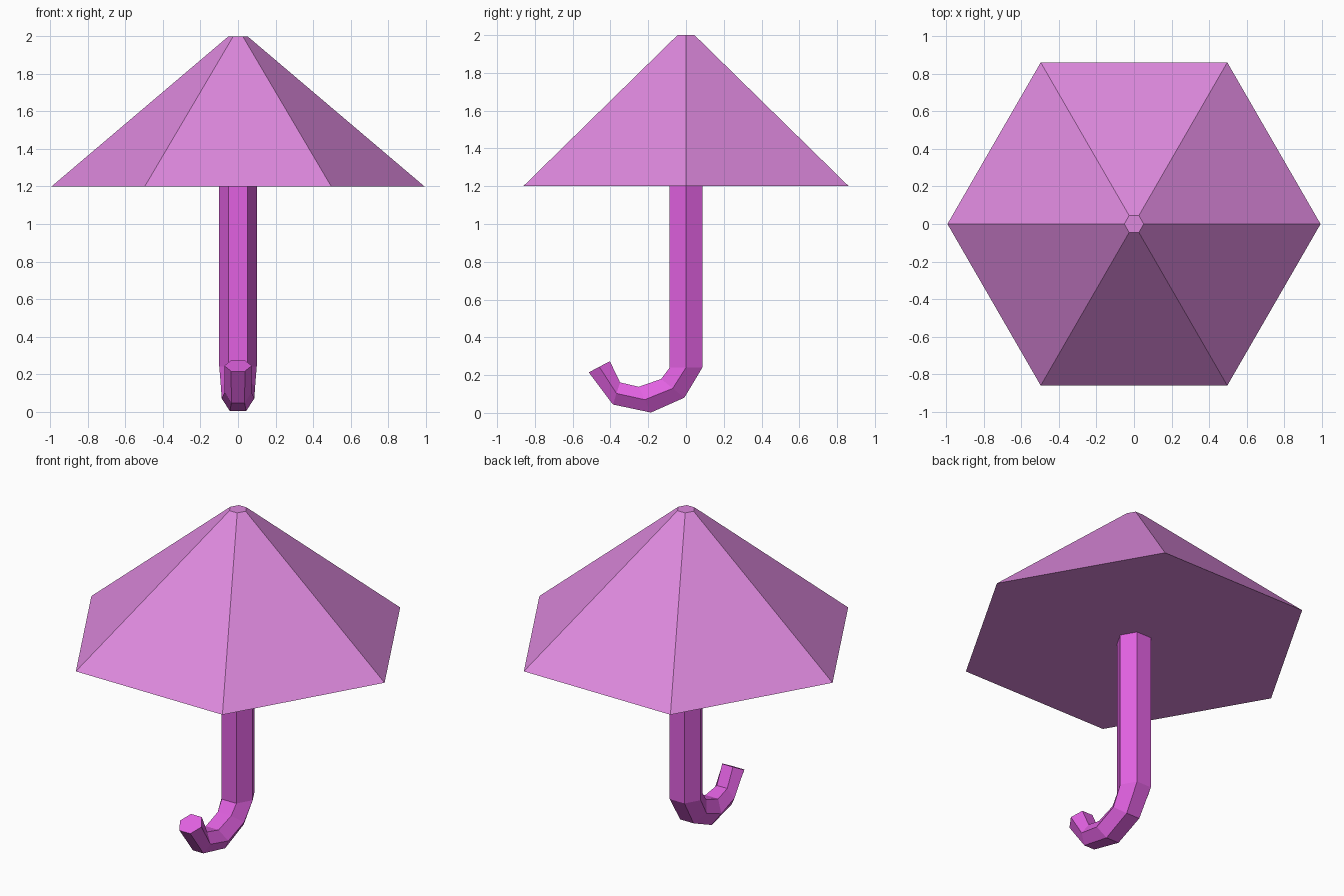
import bpy, bmesh, math
from mathutils import Vector

if "Cube" in bpy.data.objects:
    bpy.data.objects.remove(bpy.data.objects["Cube"])


def material(name, rgb):
    m = bpy.data.materials.new(name)
    m.diffuse_color = (*rgb, 1.0)
    m.use_nodes = True
    m.node_tree.nodes["Principled BSDF"].inputs["Base Color"].default_value = m.diffuse_color
    return m


def hex_ring(bm, centre, radius, across):
    """Hexagon with points on +-x; 'across' is its second axis."""
    c, across = Vector(centre), Vector(across).normalized()
    return [bm.verts.new(c + radius * (math.cos(a) * Vector((1, 0, 0)) + math.sin(a) * across))
            for a in (i * math.pi / 3 for i in range(6))]


def loft(name, sections, mat):
    """Closed solid bridged through a list of hexagon sections."""
    bm = bmesh.new()
    rings = [hex_ring(bm, *s) for s in sections]
    for a, b in zip(rings, rings[1:]):
        for i in range(6):
            j = (i + 1) % 6
            bm.faces.new((a[i], a[j], b[j], b[i]))
    bm.faces.new(rings[0][::-1])
    bm.faces.new(rings[-1])
    bmesh.ops.recalc_face_normals(bm, faces=bm.faces)
    me = bpy.data.meshes.new(name)
    bm.to_mesh(me)
    bm.free()
    me.materials.append(mat)
    ob = bpy.data.objects.new(name, me)
    bpy.context.collection.objects.link(ob)
    return ob


pink = material("light pink", (0.73, 0.25, 0.73))
magenta = material("magenta", (0.75, 0.12, 0.75))

# Canopy: six-sided cone with a tiny flat tip and a flat underside
loft("canopy", [((0, 0, 1.2), 0.995, (0, 1, 0)), ((0, 0, 2.0), 0.052, (0, 1, 0))], pink)

# Shaft and hooked handle: centre, radius and tilt of each section
loft("handle", [
    ((0, 0, 1.2), 0.1, (0, 1, 0)),
    ((0, 0, 0.24), 0.1, (0, 1, 0)),
    ((0, -0.07, 0.13), 0.091, (0, 0.12, -0.097)),
    ((0, -0.218, 0.07), 0.087, (0, 0.064, -0.136)),
    ((0, -0.368, 0.103), 0.071, (0, -0.037, -0.115)),
    ((0, -0.459, 0.244), 0.073, (0, -0.112, -0.059)),
], magenta)
